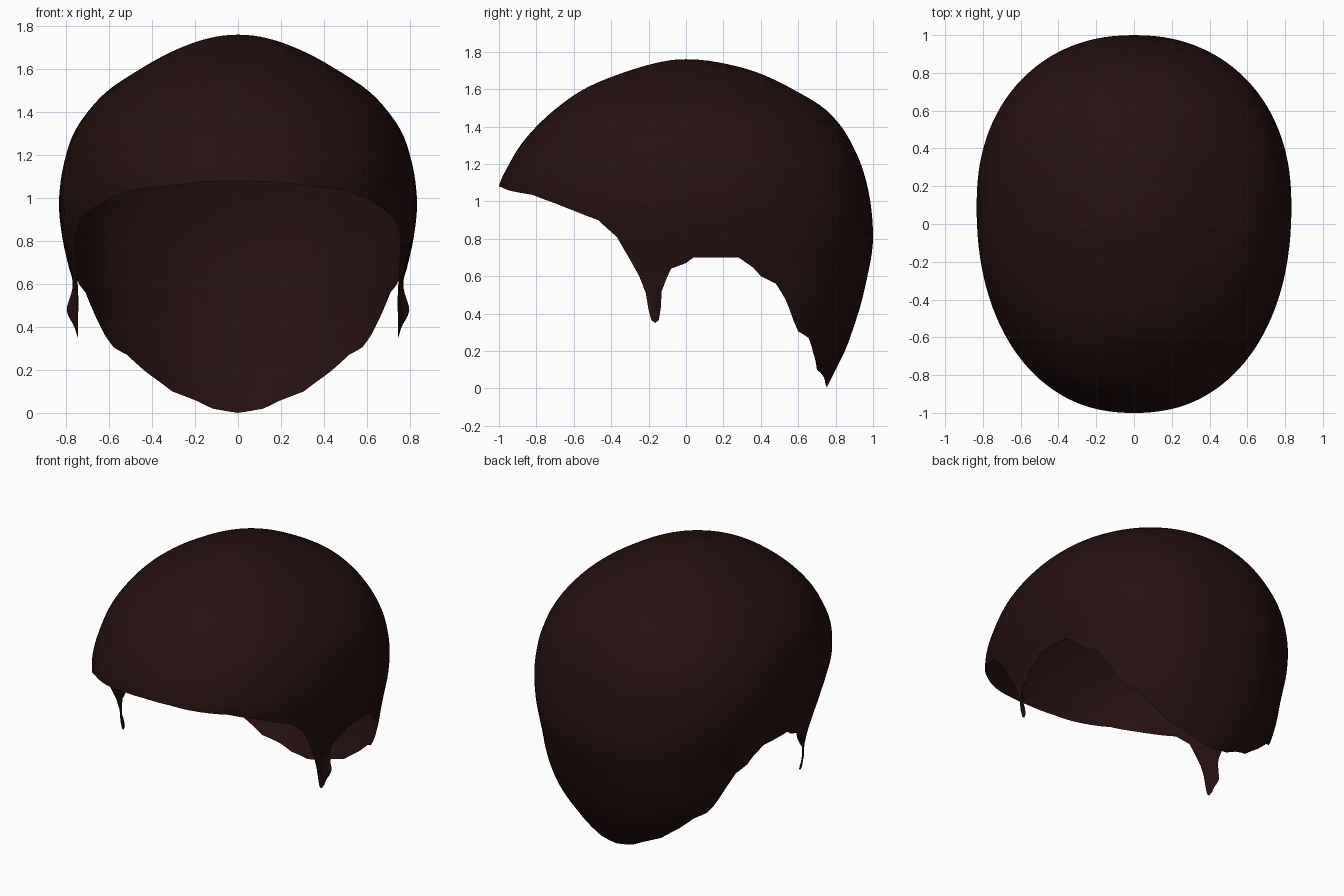
import bpy, bmesh, math

if "Cube" in bpy.data.objects:
    bpy.data.objects.remove(bpy.data.objects["Cube"])

TOP = 1.76
# Head profile by height: z, half width, front y, back y
PROFILE = [
    (1.76, 0.0, 0.0, 0.0), (1.74, .15, -.16, .19), (1.70, .265, -.30, .35),
    (1.60, .455, -.545, .57), (1.50, .605, -.69, .735), (1.40, .70, -.80, .83),
    (1.30, .765, -.885, .89), (1.20, .80, -.945, .935), (1.08, .825, -1.0, .97),
    (.95, .833, -1.0, .992), (.80, .815, -1.0, 1.0), (.70, .793, -1.0, .99),
    (.60, .775, -1.0, .97), (.45, .755, -1.0, .935), (.30, .71, -1.0, .887),
    (.20, .64, -1.0, .85), (.10, .54, -1.0, .80), (0.0, .45, -1.0, .75)]

# Hairline seen from the side, front to nape: y, z
HAIRLINE = [
    (-1.0, 1.08), (-.985, 1.075), (-.95, 1.06), (-.82, 1.035), (-.70, .99), (-.60, .95),
    (-.47, .90), (-.37, .81), (-.30, .69), (-.25, .60), (-.215, .51),
    (-.20, .42), (-.185, .365), (-.165, .35), (-.145, .365), (-.135, .43),
    (-.13, .52), (-.105, .585), (-.08, .64), (0.0, .67), (.04, .70),
    (.28, .70), (.36, .645), (.40, .60), (.48, .56), (.53, .48),
    (.575, .36), (.60, .305), (.655, .27), (.68, .19), (.70, .10),
    (.737, .06), (.745, .02), (.75, 0.0)]

depth = [math.sqrt(TOP - p[0]) for p in PROFILE]


def section(z):
    """Smoothly interpolated half width, front and back at height z."""
    s = math.sqrt(max(0.0, TOP - z))
    i = 0
    while i < len(depth) - 2 and s > depth[i + 1]:
        i += 1
    h = depth[i + 1] - depth[i]
    t = min(1.0, (s - depth[i]) / h)

    def slope(k, c):
        a, b = max(0, k - 1), min(len(depth) - 1, k + 1)
        return (PROFILE[b][c] - PROFILE[a][c]) / (depth[b] - depth[a])

    return [(2*t**3 - 3*t*t + 1) * PROFILE[i][c] + (t**3 - 2*t*t + t) * h * slope(i, c)
            + (3*t*t - 2*t**3) * PROFILE[i + 1][c] + (t**3 - t*t) * h * slope(i + 1, c)
            for c in (1, 2, 3)]


def blend(z):
    return min(1.0, max(0.0, (TOP - z) / .6))


def surface(phi, z):
    """Point on the head at angle phi (-90 front, +90 back)."""
    w, f, b = section(z)
    c, n = .1 * blend(z), 2 + .2 * blend(z)
    co, si = max(0.0, math.cos(phi)), abs(math.sin(phi))
    x = w * (co ** (2 / n) if co > 1e-6 else 0.0)
    k = si ** (2 / n)
    y = c + (b - c) * k if phi > 0 else c - (c - f) * k
    if z < .64 and y < .05:      # sideburn flares outwards
        x += .03 * min(1.0, max(0.0, (.5 - z) / .15))
        x += .05 * math.exp(-((z - .48) / .07) ** 2 - ((y + .12) / .035) ** 2)
    return (x, y, z)


def angle_at(y, z):
    """Angle whose surface point at height z has the given y."""
    w, f, b = section(z)
    c, n = .1 * blend(z), 2 + .2 * blend(z)
    t = (y - c) / (b - c) if y > c else (c - y) / (c - f)
    a = math.asin(min(1.0, t ** (n / 2)))
    return a if y > c else -a


# Columns running from crown to hairline
SUB, ROWS = 4, 48
ends = [(angle_at(y, z), z) for y, z in HAIRLINE]
ends[0], ends[-1] = (-math.pi / 2, 1.08), (math.pi / 2, 0.0)
cols = []
for (p0, z0), (p1, z1) in zip(ends, ends[1:]):
    cols += [(p0 + (p1 - p0) * k / SUB, z0 + (z1 - z0) * k / SUB) for k in range(SUB)]
cols.append(ends[-1])

bm = bmesh.new()
crown = bm.verts.new((0, 0, TOP))
grid = []
for phi, ze in cols:
    grid.append([bm.verts.new(surface(phi, TOP - (TOP - ze) * (r / ROWS) ** 1.7))
                 for r in range(1, ROWS + 1)])
for a, b in zip(grid, grid[1:]):
    bm.faces.new((crown, a[0], b[0]))
    for r in range(ROWS - 1):
        bm.faces.new((a[r], a[r + 1], b[r + 1], b[r]))
# Mirror to the other side
geom = bm.verts[:] + bm.edges[:] + bm.faces[:]
dup = bmesh.ops.duplicate(bm, geom=geom)["geom"]
faces = [g for g in dup if isinstance(g, bmesh.types.BMFace)]
for v in [g for g in dup if isinstance(g, bmesh.types.BMVert)]:
    v.co.x = -v.co.x
bmesh.ops.reverse_faces(bm, faces=faces)
bmesh.ops.remove_doubles(bm, verts=bm.verts[:], dist=1e-5)
for f in bm.faces:
    f.smooth = True
bm.normal_update()
if max(bm.faces, key=lambda f: f.calc_center_median().z).normal.z < 0:
    bmesh.ops.reverse_faces(bm, faces=bm.faces[:])

mesh = bpy.data.meshes.new("hair_cap")
bm.to_mesh(mesh)
bm.free()
hair = bpy.data.objects.new("hair_cap", mesh)
bpy.context.collection.objects.link(hair)

mat = bpy.data.materials.new("dark brown hair")
mat.diffuse_color = (.019, .005, .005, 1)
mat.use_nodes = True
mat.node_tree.nodes["Principled BSDF"].inputs["Base Color"].default_value = mat.diffuse_color
mesh.materials.append(mat)
